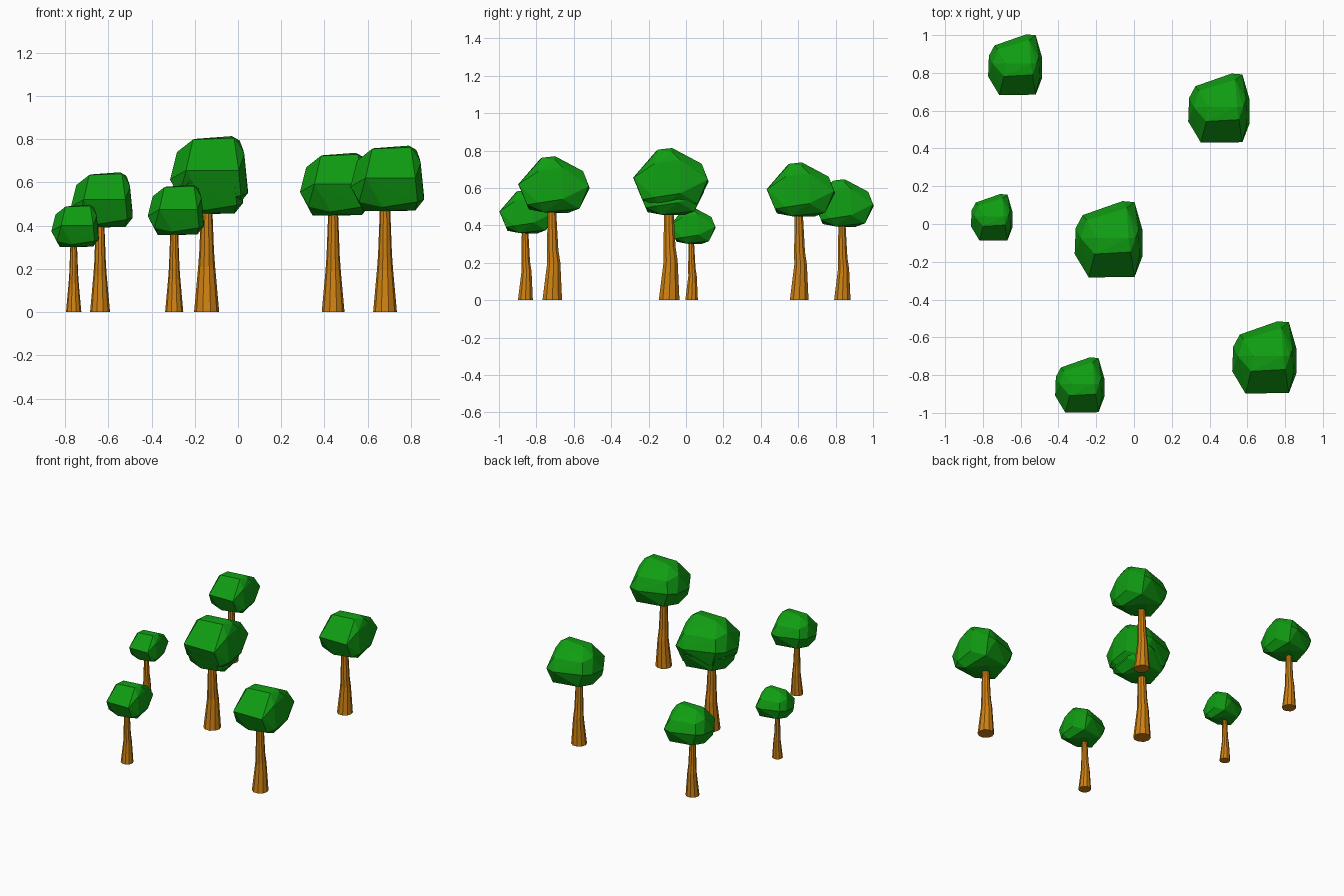
import bpy, bmesh, math

if "Cube" in bpy.data.objects:
    bpy.data.objects.remove(bpy.data.objects["Cube"])


def material(name, color):
    m = bpy.data.materials.new(name)
    m.diffuse_color = color
    m.use_nodes = True
    m.node_tree.nodes["Principled BSDF"].inputs["Base Color"].default_value = m.diffuse_color
    return m


LEAF = material("leaf_green", (0.005, 0.335, 0.006, 1))
BARK = material("bark_brown", (0.62, 0.22, 0.006, 1))

# Corner points of the faceted crown, in hundredths, around the trunk axis
CROWN = [
    (-6, -7, 75.5), (12, -6, 76.2), (11, 1, 77), (-5, 1, 75.8), (14.5, 1, 75),  # top
    (-13, 1, 70), (-10, 10, 68), (10, 16, 69), (16, 5, 71), (16.5, -8, 69),
    (14, -18.5, 62), (-9, -18.7, 62), (-16, -7, 58), (-15.5, 6, 59),  # waist
    (-12, 12.5, 60), (8, 19.5, 60), (14, 19, 61), (18, 5, 54), (18, -8, 52),
    (-10, -3, 46.7), (14, -5, 47), (5, 8, 46.7), (-1, -13, 48.5),   # underside
    (12, 14, 49), (-8, 11, 49.5), (15, -14, 51), (-12, -11, 51),
]


def add_object(name, bm, mat, loc):
    bmesh.ops.recalc_face_normals(bm, faces=bm.faces)
    me = bpy.data.meshes.new(name)
    bm.to_mesh(me)
    bm.free()
    me.materials.append(mat)
    ob = bpy.data.objects.new(name, me)
    ob.location = loc
    bpy.context.collection.objects.link(ob)


def crown(name, loc, s):
    bm = bmesh.new()
    for p in CROWN:
        bm.verts.new([c * s / 100 for c in p])
    bmesh.ops.convex_hull(bm, input=bm.verts)
    loose = [v for v in bm.verts if not v.link_faces]
    bmesh.ops.delete(bm, geom=loose, context='VERTS')
    add_object(name, bm, LEAF, loc)


def trunk(name, loc, s, sides=10):
    bm = bmesh.new()
    rings = []
    # height, radius, sideways bend
    for z, r, dy in [(0, .055, -.005), (.2, .037, .003), (.27, .032, -.003), (.53, .022, -.008)]:
        rings.append([bm.verts.new((s * r * math.cos(a), s * (r * math.sin(a) + dy), s * z))
                      for a in (2 * math.pi * i / sides for i in range(sides))])
    for lo, hi in zip(rings, rings[1:]):
        for i in range(sides):
            j = (i + 1) % sides
            bm.faces.new((lo[i], lo[j], hi[j], hi[i]))
    bm.faces.new(rings[0])
    bm.faces.new(rings[-1])
    add_object(name, bm, BARK, loc)


# Trees: x, y, scale
TREES = [(-.145, -.085, 1.057), (.68, -.71, 1), (.44, .61, .957),
         (-.638, .84, .84), (-.295, -.855, .765), (-.76, .033, .645)]
for n, (x, y, s) in enumerate(TREES, 1):
    trunk(f"trunk_{n}", (x, y, 0), s)
    crown(f"crown_{n}", (x, y, 0), s)

# Second, lower crown of the middle tree
x, y, s = TREES[0]
crown("lower_crown_1", (x, y, .02), .93)
